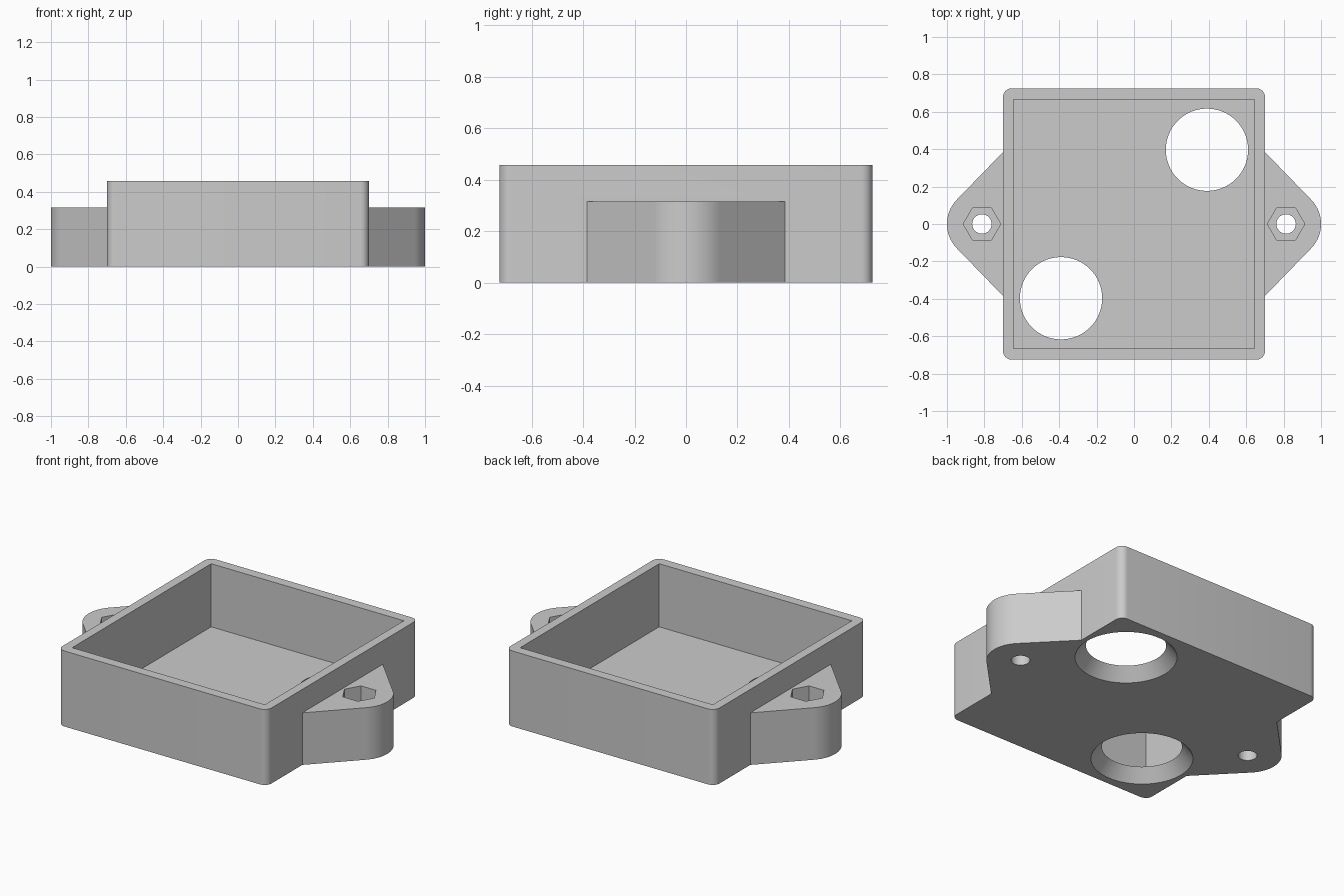
import bpy
import bmesh
from math import cos, sin, pi, radians

cube = bpy.data.objects.get("Cube")
if cube:
    bpy.data.objects.remove(cube, do_unlink=True)

# Main sizes
HALF_X, HALF_Y, HEIGHT = 0.70, 0.725, 0.457
FLOOR, EAR_HEIGHT = 0.075, 0.315
SCREW_X, EAR_RADIUS = 0.813, 0.187
OVER = 0.05  # how far cutters reach past the surface

grey = bpy.data.materials.new("grey plastic")
grey.use_nodes = True
colour = (0.6, 0.6, 0.6, 1)
grey.diffuse_color = colour
grey.node_tree.nodes["Principled BSDF"].inputs["Base Color"].default_value = colour


def arc(cx, cy, radius, start, end, steps):
    """Points along an arc, angles in degrees."""
    angles = [radians(start + (end - start) * i / steps) for i in range(steps + 1)]
    return [(cx + radius * cos(a), cy + radius * sin(a)) for a in angles]


def ring(cx, cy, radius, sides):
    return arc(cx, cy, radius, 0, 360, sides)[:-1]


def loft(name, bottom, z0, top, z1):
    """Solid between two outlines with equal point counts."""
    bm = bmesh.new()
    low = [bm.verts.new((x, y, z0)) for x, y in bottom]
    high = [bm.verts.new((x, y, z1)) for x, y in top]
    bm.faces.new(low[::-1])
    bm.faces.new(high)
    for i in range(len(low)):
        j = (i + 1) % len(low)
        bm.faces.new((low[i], low[j], high[j], high[i]))
    mesh = bpy.data.meshes.new(name)
    bm.to_mesh(mesh)
    bm.free()
    mesh.materials.append(grey)
    obj = bpy.data.objects.new(name, mesh)
    bpy.context.collection.objects.link(obj)
    return obj


def prism(name, outline, z0, z1):
    return loft(name, outline, z0, outline, z1)


def combine(target, tool, operation):
    """Apply a boolean and remove the tool."""
    tool.hide_render = True
    mod = target.modifiers.new("boolean", "BOOLEAN")
    mod.operation = operation
    mod.solver = "EXACT"
    mod.object = tool
    bpy.context.view_layer.objects.active = target
    bpy.ops.object.modifier_apply(modifier=mod.name)
    bpy.data.objects.remove(tool, do_unlink=True)


# Outer box with rounded upright corners
r = 0.045
outline = []
for k, (sx, sy) in enumerate([(1, 1), (-1, 1), (-1, -1), (1, -1)]):
    outline += arc(sx * (HALF_X - r), sy * (HALF_Y - r), r, 90 * k, 90 * k + 90, 8)
housing = prism("housing", outline, 0, HEIGHT)

# Mounting ears: one rounded diamond plate running through the box
ears = arc(SCREW_X, 0, EAR_RADIUS, -46, 46, 24)
ears += [(HALF_X, 0.385), (-HALF_X, 0.385)]
ears += arc(-SCREW_X, 0, EAR_RADIUS, 134, 226, 24)
ears += [(-HALF_X, -0.385), (HALF_X, -0.385)]
combine(housing, prism("mounting_ears", ears, 0, EAR_HEIGHT), "UNION")

# Open cavity with square corners
cx, cy = 0.645, 0.665
cavity = [(-cx, -cy), (cx, -cy), (cx, cy), (-cx, cy)]
combine(housing, prism("cavity_cutter", cavity, FLOOR, HEIGHT + OVER), "DIFFERENCE")

for side in (-1, 1):
    # Flared opening in the floor, wider underneath
    x, y, top_r, bottom_r = side * 0.39, side * 0.397, 0.22, 0.28
    slope = (bottom_r - top_r) / FLOOR
    cone = loft("opening_cutter",
                ring(x, y, bottom_r + slope * OVER, 64), -OVER,
                ring(x, y, top_r - slope * OVER, 64), FLOOR + OVER)
    combine(housing, cone, "DIFFERENCE")

    # Screw hole and hexagonal nut pocket in the ear
    x = side * SCREW_X
    combine(housing, prism("screw_cutter", ring(x, 0, 0.052, 32), -OVER, EAR_HEIGHT + OVER),
            "DIFFERENCE")
    combine(housing, prism("nut_cutter", ring(x, 0, 0.1, 6), 0.1, EAR_HEIGHT + OVER),
            "DIFFERENCE")

# Smooth the round walls and keep the hard edges
bpy.ops.object.select_all(action="DESELECT")
housing.select_set(True)
bpy.context.view_layer.objects.active = housing
bpy.ops.object.shade_smooth_by_angle(angle=radians(30))
